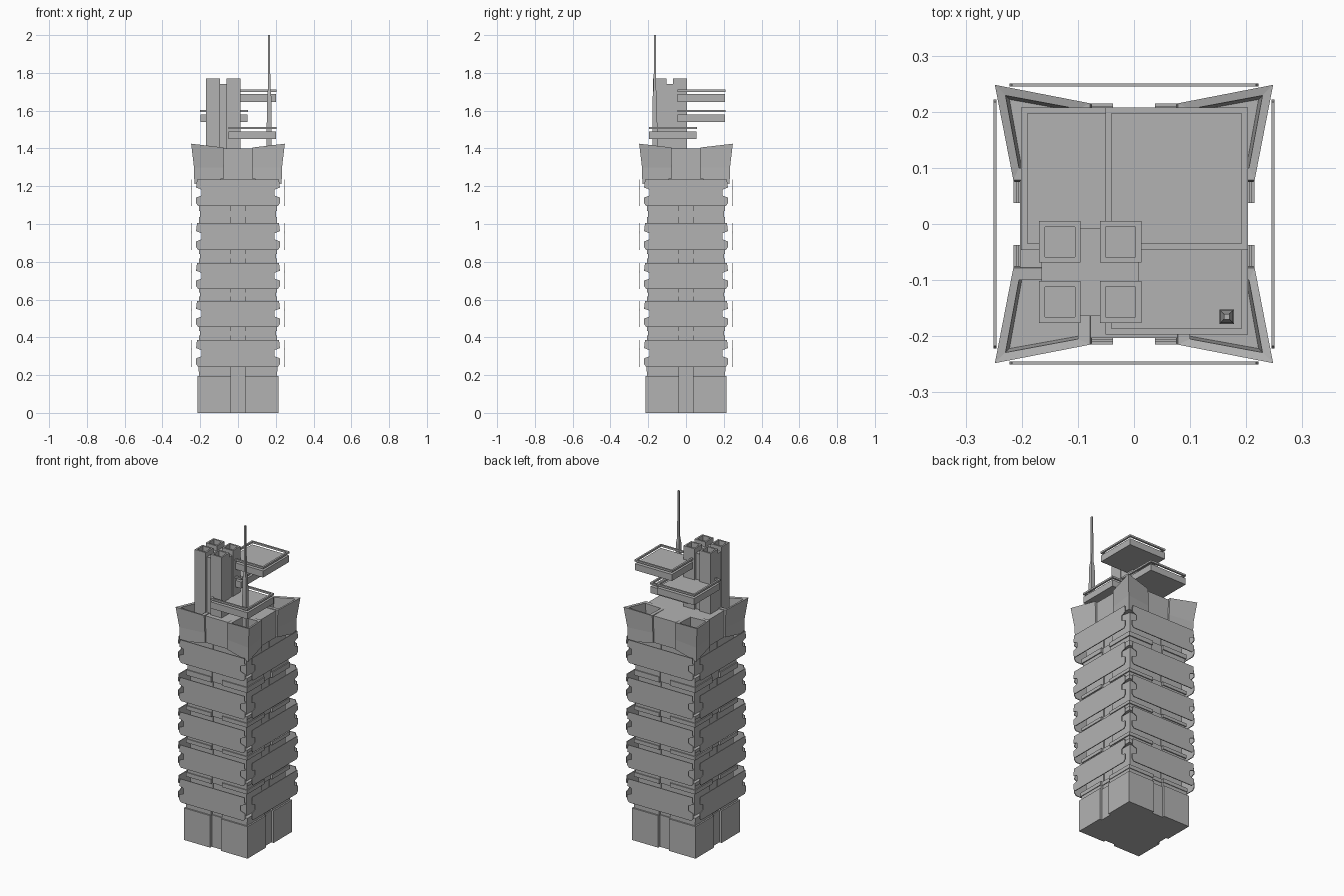
import bpy, bmesh
from math import pi
from mathutils import Matrix

old = bpy.data.objects.get("Cube")
if old:
    bpy.data.objects.remove(old, do_unlink=True)

concrete = bpy.data.materials.new("concrete_grey")
concrete.use_nodes = True
GREY = (0.45, 0.45, 0.45, 1)
concrete.diffuse_color = GREY
concrete.node_tree.nodes["Principled BSDF"].inputs["Base Color"].default_value = GREY


def loft(name, rings, closed=False, turn=0):
    """Skin a list of equal-length point rings, capped unless closed on itself."""
    bm = bmesh.new()
    loops = [[bm.verts.new(p) for p in ring] for ring in rings]
    pairs = list(zip(loops, loops[1:]))
    if closed:
        pairs.append((loops[-1], loops[0]))
    else:
        bm.faces.new(loops[0])
        bm.faces.new(loops[-1])
    n = len(loops[0])
    for a, b in pairs:
        for i in range(n):
            j = (i + 1) % n
            bm.faces.new((a[i], a[j], b[j], b[i]))
    bm.transform(Matrix.Rotation(turn * pi / 2, 4, 'Z'))
    bmesh.ops.recalc_face_normals(bm, faces=bm.faces)
    mesh = bpy.data.meshes.new(name)
    bm.to_mesh(mesh)
    bm.free()
    mesh.materials.append(concrete)
    obj = bpy.data.objects.new(name, mesh)
    bpy.context.collection.objects.link(obj)
    return obj


def rect(cx, cy, hx, hy, z):
    return [(cx - hx, cy - hy, z), (cx + hx, cy - hy, z),
            (cx + hx, cy + hy, z), (cx - hx, cy + hy, z)]


def box(name, cx, cy, hx, hy, z0, z1):
    return loft(name, [rect(cx, cy, hx, hy, z0), rect(cx, cy, hx, hy, z1)])


def grooved(half, depth, z):
    """Square outline with a shallow channel in the middle of each side."""
    g = 0.037
    side = [(-half, -half), (-g, -half), (-g, depth - half),
            (g, depth - half), (g, -half)]
    pts = []
    for _ in range(4):
        pts += [(x, y, z) for x, y in side]
        side = [(-y, x) for x, y in side]
    return pts


def block(name, half, z0, z1, depth=0.012):
    loft(name, [grooved(half, depth, z0), grooved(half, depth, z1)])


# Base and the stepped band above it
block("base", 0.215, 0, 0.195, 0.015)
block("base_slot", 0.206, 0.195, 0.22)
block("base_cap", 0.21, 0.22, 0.243)

# Shaft: recessed core and banded necks between the cladding panels
levels = [(0.243, 0.386), (0.455, 0.593), (0.656, 0.794), (0.862, 1.005), (1.095, 1.235)]
for k, (low, high) in enumerate(levels):
    block(f"core_{k}", 0.188, low, high, 0.005)
    if k < 4:
        gap = levels[k + 1][0] - high
        s0, s1 = high + 0.36 * gap, high + 0.7 * gap
        block(f"neck_lower_{k}", 0.206, high, s0)
        block(f"neck_slot_{k}", 0.200, s0, s1, 0.006)
        block(f"neck_upper_{k}", 0.206, s1, levels[k + 1][0])

    # Notched panel outline, mirrored left to right
    h = high - low
    edge = [(0.21, 0), (0.222, 0.1), (0.222, 0.32), (0.192, 0.4),
            (0.192, 0.62), (0.222, 0.7), (0.217, 1)]
    outline = [(x, low + t * h) for x, t in edge]
    outline += [(-x, z) for x, z in reversed(outline)]
    for turn in range(4):
        loft(f"panel_{k}_{turn}", [[(x, y, z) for x, z in outline] for y in (-0.250, -0.245)],
             turn=turn)

# Crown: cross-shaped roof and four flared, hollow corners
box("crown_floor", 0, 0, 0.2, 0.2, 1.235, 1.25)
box("roof_across", 0, 0, 0.203, 0.081, 1.25, 1.4)
box("roof_along", 0, 0, 0.081, 0.203, 1.25, 1.4)


def corner_ring(inner, side, tip, zi, zs, zt):
    return [(side, inner, zs), (tip, tip, zt), (inner, side, zs), (inner, inner, zi)]


for turn in range(4):
    loft(f"crown_corner_{turn}", [
        corner_ring(0.075, 0.213, 0.231, 1.24, 1.24, 1.212),
        corner_ring(0.075, 0.213, 0.233, 1.3, 1.3, 1.3),
        corner_ring(0.078, 0.215, 0.248, 1.4, 1.405, 1.425),
        corner_ring(0.1, 0.205, 0.229, 1.4, 1.404, 1.42),
        corner_ring(0.1, 0.2, 0.222, 1.34, 1.34, 1.34)], turn=turn)

# Cluster of four open-topped shafts around a lower spine
for x in (-0.132, -0.024):
    for y in (-0.139, -0.032):
        loft(f"shaft_{'left' if x > -0.1 else 'right'}_{'back' if y > -0.1 else 'front'}", [
            rect(x, y, 0.037, 0.037, 1.25), rect(x, y, 0.037, 0.037, 1.77),
            rect(x, y, 0.027, 0.027, 1.77), rect(x, y, 0.027, 0.027, 1.74)])
box("shaft_spine_across", -0.078, -0.086, 0.087, 0.018, 1.25, 1.74)
box("shaft_spine_along", -0.078, -0.086, 0.02, 0.078, 1.25, 1.74)

# Landing pads, each with a thin rail frame above the deck
for name, x, y, z in (("upper", 0.076, 0.081, 1.647), ("middle", -0.074, 0.081, 1.54),
                      ("lower", 0.076, -0.07, 1.45)):
    box(f"{name}_pad", x, y, 0.125, 0.125, z, z + 0.04)
    loft(f"{name}_pad_rail", [rect(x, y, r, r, z + dz) for r, dz in
                              ((0.127, 0.053), (0.127, 0.064), (0.116, 0.064), (0.116, 0.053))],
         closed=True)

# Antenna mast
loft("antenna", [rect(0.165, -0.165, r, r, z) for r, z in
                 ((0.013, 1.34), (0.013, 1.52), (0.011, 1.68), (0.006, 1.72), (0.005, 2.0))])
